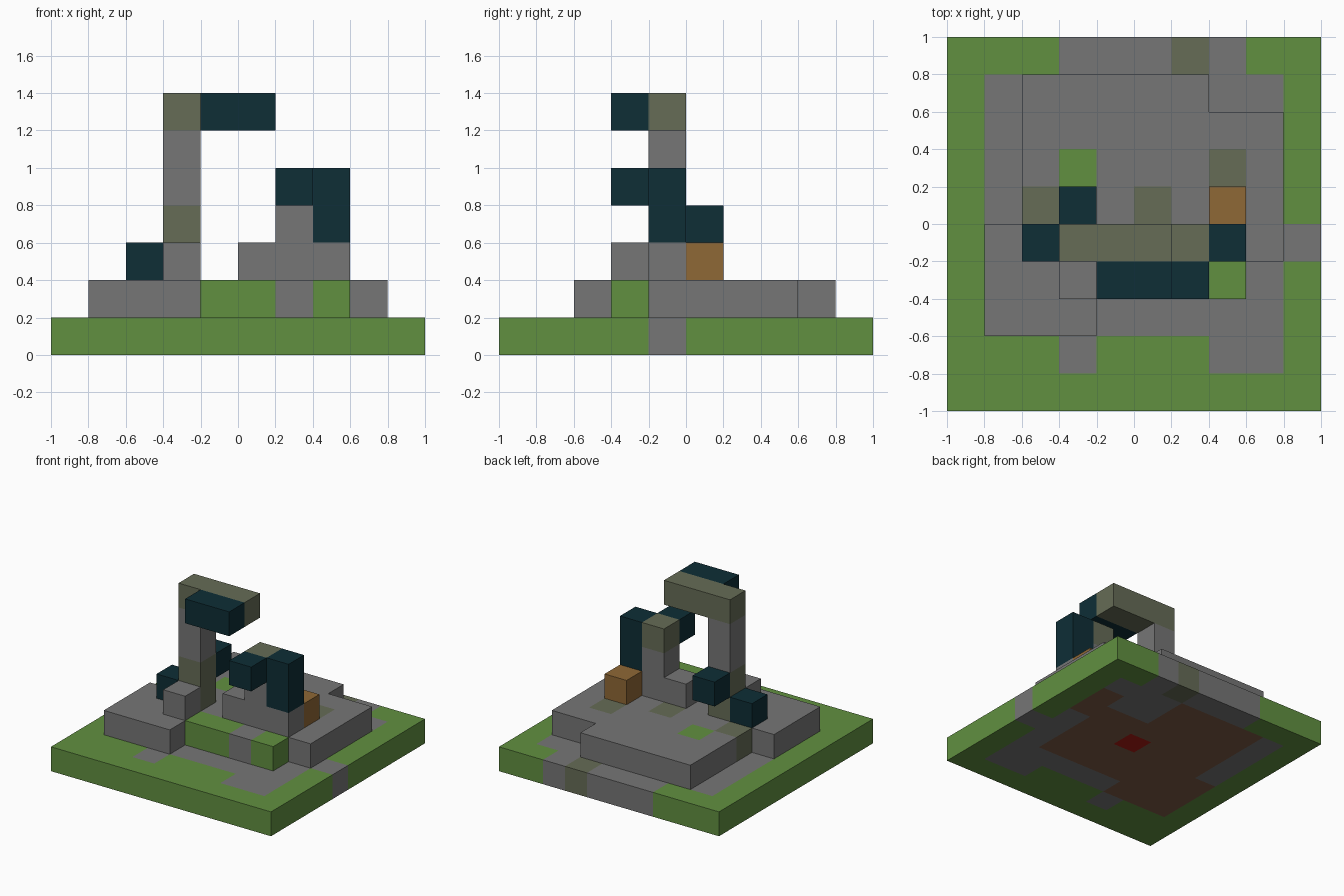
import bpy, bmesh
from mathutils import Vector

cube = bpy.data.objects.get("Cube")
if cube:
    bpy.data.objects.remove(cube, do_unlink=True)

CELL = 0.2


def srgb(r, g, b):
    return tuple((c / 255 / 12.92) if c < 11 else ((c / 255 + 0.055) / 1.055) ** 2.4
                 for c in (r, g, b)) + (1.0,)


PALETTE = {
    "G": ("grass_green", srgb(97, 144, 64)),
    "s": ("stone_grey", srgb(118, 118, 118)),
    "m": ("mossy_stone", srgb(102, 108, 86)),
    "t": ("dark_teal", srgb(14, 46, 54)),
    "o": ("ochre_wood", srgb(143, 104, 54)),
    "d": ("earth_brown", srgb(126, 91, 70)),
    "r": ("deep_red", srgb(170, 26, 18)),
}
MATERIALS = {}
for key, (name, colour) in PALETTE.items():
    mat = bpy.data.materials.new(name)
    mat.use_nodes = True
    mat.diffuse_color = colour
    bsdf = next(n for n in mat.node_tree.nodes if n.type == "BSDF_PRINCIPLED")
    bsdf.inputs["Base Color"].default_value = colour
    bsdf.inputs["Roughness"].default_value = 0.9
    MATERIALS[key] = mat

blocks = {}   # (column, row, level) -> colour key
parts = {}    # part name -> list of cells


def put(part, cell, key):
    blocks[cell] = key
    parts.setdefault(part, []).append(cell)


def layer(part, level, plan):
    """Lay a floor from a plan drawn back row first, -x on the left."""
    for b, line in enumerate(plan.split()):
        for i, key in enumerate(line):
            if key != ".":
                put(part, (i, 9 - b, level), key)


def run(part, start, step, keys):
    """Place a straight row of blocks, one per colour key."""
    for n, key in enumerate(keys):
        put(part, tuple(s + d * n for s, d in zip(start, step)), key)


X, Z = (1, 0, 0), (0, 0, 1)

# Ground slab
layer("ground_slab", 0, """
GGGsssmsGG
GsddddsssG
GsddddssdG
GsdddddddG
GsdddrddsG
GdddddddsS
GdddddddsG
GdddsssssG
GGGsGGGssG
GGGGGGGGGG""".replace("S", "s"))

# Raised terrace
layer("stone_terrace", 1, """
..........
..sssss...
..sssssss.
..sGsssms.
..mssmsss.
.ssssssss.
.sssGGsG..
.sss......
..........
..........""")

# Tall post with its overhanging beam
run("tall_post", (3, 4, 2), Z, "mmssm")
run("top_beam", (4, 4, 6), X, "mm")
run("beam_cladding", (4, 3, 6), X, "tt")
run("post_front_step", (3, 3, 2), X, "s")
run("post_side_block", (2, 4, 2), X, "t")
run("post_back_block", (3, 5, 3), X, "t")

# Short pillar with wall, dark column and wooden block
run("low_wall", (5, 4, 2), X, "sss")
run("short_pillar", (6, 4, 3), Z, "sm")
run("dark_column", (7, 4, 3), Z, "tt")
run("pillar_front_block", (6, 3, 4), X, "t")
run("wooden_block", (7, 5, 2), X, "o")


def face_corners(cell, axis, side):
    u, v = (axis + 1) % 3, (axis + 2) % 3
    for du, dv in ((0, 0), (1, 0), (1, 1), (0, 1)):
        p = list(cell)
        p[axis] += side
        p[u] += du
        p[v] += dv
        yield tuple(p)


def build(part, cells):
    """Skin one part, leaving out faces pressed against another block."""
    bm = bmesh.new()
    verts = {}
    used = sorted({blocks[c] for c in cells})
    for cell in cells:
        for axis in range(3):
            for side in (0, 1):
                beside = list(cell)
                beside[axis] += 2 * side - 1
                if tuple(beside) in blocks:
                    continue
                loop = []
                for p in face_corners(cell, axis, side):
                    if p not in verts:
                        verts[p] = bm.verts.new(Vector(p) * CELL - Vector((1, 1, 0)))
                    loop.append(verts[p])
                face = bm.faces.new(loop if side else loop[::-1])
                face.material_index = used.index(blocks[cell])
    mesh = bpy.data.meshes.new(part)
    for key in used:
        mesh.materials.append(MATERIALS[key])
    bm.to_mesh(mesh)
    bm.free()
    bpy.context.collection.objects.link(bpy.data.objects.new(part, mesh))


for part, cells in parts.items():
    build(part, cells)
